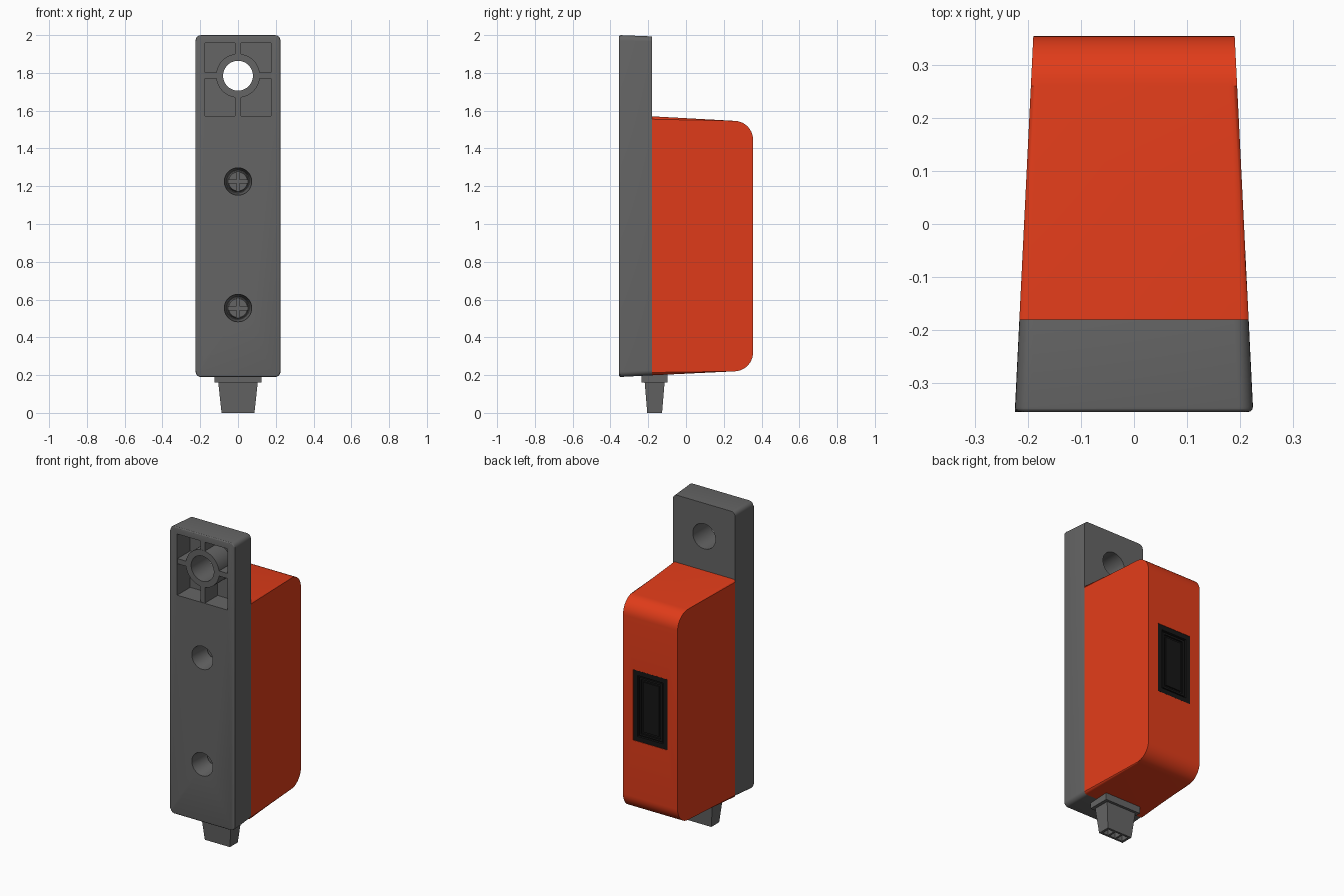
import bpy, bmesh, math
from mathutils import Matrix, Vector

if "Cube" in bpy.data.objects:
    bpy.data.objects.remove(bpy.data.objects["Cube"])


def material(name, rgb):
    m = bpy.data.materials.new(name)
    m.diffuse_color = (*rgb, 1)
    m.use_nodes = True
    m.node_tree.nodes["Principled BSDF"].inputs["Base Color"].default_value = m.diffuse_color
    return m


GREY = material("dark_grey", (0.13, 0.13, 0.13))
RED = material("orange_red", (0.75, 0.045, 0.01))
BLACK = material("black", (0.008, 0.008, 0.008))


def finish(name, bm, mat=None):
    bmesh.ops.recalc_face_normals(bm, faces=bm.faces[:])
    me = bpy.data.meshes.new(name)
    bm.to_mesh(me)
    bm.free()
    ob = bpy.data.objects.new(name, me)
    bpy.context.collection.objects.link(ob)
    if mat:
        me.materials.append(mat)
    return ob


def add_box(bm, lo, hi, taper=(1, 1)):
    """Box between two corners; taper scales the bottom in x and y."""
    lo, hi = Vector(lo), Vector(hi)
    c, s = (lo + hi) / 2, hi - lo
    for v in bmesh.ops.create_cube(bm, size=1)["verts"]:
        k = taper if v.co.z < 0 else (1, 1)
        v.co = c + Vector((v.co.x * s.x * k[0], v.co.y * s.y * k[1], v.co.z * s.z))


def add_cone(bm, z, y0, y1, r0, r1):
    """Round plug along y, centred on x = 0."""
    m = Matrix.Translation((0, (y0 + y1) / 2, z)) @ Matrix.Rotation(-math.pi / 2, 4, 'X')
    bmesh.ops.create_cone(bm, cap_ends=True, segments=48, radius1=r0, radius2=r1,
                          depth=y1 - y0, matrix=m)


def add_frame(bm, x, z0, z1, t, y0, y1):
    """Rectangular rim made from four bars."""
    add_box(bm, (-x, y0, z0), (-x + t, y1, z1))
    add_box(bm, (x - t, y0, z0), (x, y1, z1))
    add_box(bm, (-x + t, y0, z0), (x - t, y1, z0 + t))
    add_box(bm, (-x + t, y0, z1 - t), (x - t, y1, z1))


def cut(ob, fill):
    bm = bmesh.new()
    fill(bm)
    c = finish("cutter", bm)
    c.hide_render = True
    mod = ob.modifiers.new("cut", 'BOOLEAN')
    mod.operation, mod.solver, mod.object = 'DIFFERENCE', 'EXACT', c
    bpy.context.view_layer.objects.active = ob
    bpy.ops.object.modifier_apply(modifier=mod.name)
    bpy.data.objects.remove(c, do_unlink=True)


def smooth(ob):
    bpy.ops.object.select_all(action='DESELECT')
    ob.select_set(True)
    bpy.context.view_layer.objects.active = ob
    bpy.ops.object.shade_smooth_by_angle(angle=math.radians(30))


def shell(profile, radius):
    """Side profile (y, z) extruded in x with draft, side edges rounded."""
    bm = bmesh.new()
    half = lambda y: 0.2075 - 0.0493 * y
    sides = [[bm.verts.new((s * half(y), y, z)) for y, z in profile] for s in (-1, 1)]
    n = len(profile)
    for i in range(n):
        j = (i + 1) % n
        bm.faces.new((sides[0][i], sides[0][j], sides[1][j], sides[1][i]))
    bm.faces.new(sides[0])
    bm.faces.new(sides[1])
    y_min = min(p[0] for p in profile)
    y_max = max(p[0] for p in profile)
    keep = []
    for e in bm.edges:
        a, b = (v.co for v in e.verts)
        flat_end = abs(a.y - b.y) < 1e-5 and (a.y < y_min + 1e-4 or n == 4)
        if a.x * b.x > 0 and not flat_end:
            keep.append(e)
    bmesh.ops.bevel(bm, geom=keep, offset=radius, segments=6, profile=0.5,
                    affect='EDGES', clamp_overlap=True)
    return bm


# backing plate
bm = shell([(-0.355, 0.19), (-0.18, 0.199), (-0.18, 1.993), (-0.355, 2.0)], 0.028)
rim = [e for e in bm.edges if all(v.co.y < -0.354 for v in e.verts)]
bmesh.ops.bevel(bm, geom=rim, offset=0.01, segments=3, profile=0.5, affect='EDGES')
plate = finish("backing_plate", bm, GREY)

# pocket, mounting hole and screw wells
HOLE_Z, SCREWS = 1.785, (1.225, 0.555)
cut(plate, lambda b: add_box(b, (-0.175, -0.4, 1.572), (0.175, -0.225, 1.957)))
cut(plate, lambda b: add_cone(b, HOLE_Z, -0.4, -0.1, 0.079, 0.079))
for z in SCREWS:
    cut(plate, lambda b: add_cone(b, z, -0.357, -0.205, 0.073, 0.06))
smooth(plate)

# mounting boss and its four ribs
bm = bmesh.new()
add_cone(bm, HOLE_Z, -0.353, -0.22, 0.116, 0.116)
boss = finish("mounting_boss", bm, GREY)
cut(boss, lambda b: add_cone(b, HOLE_Z, -0.4, -0.1, 0.079, 0.079))
smooth(boss)
bm = bmesh.new()
t = 0.016
for s in (-1, 1):
    x0, x1 = sorted((s * 0.11, s * 0.18))
    add_box(bm, (x0, -0.352, HOLE_Z - t), (x1, -0.22, HOLE_Z + t))
add_box(bm, (-t, -0.352, 1.565), (t, -0.22, HOLE_Z - 0.11))
add_box(bm, (-t, -0.352, HOLE_Z + 0.11), (t, -0.22, 1.962))
finish("mounting_ribs", bm, GREY)

# cross-head screws
for i, z in enumerate(SCREWS):
    bm = bmesh.new()
    add_cone(bm, z, -0.235, -0.2, 0.05, 0.058)
    screw = finish(f"screw_{i + 1}", bm, GREY)
    cut(screw, lambda b: add_box(b, (-0.1, -0.3, z - 0.009), (0.1, -0.218, z + 0.009)))
    cut(screw, lambda b: add_box(b, (-0.009, -0.3, z - 0.1), (0.009, -0.218, z + 0.1)))
    smooth(screw)


# coloured housing with large rounded rear corners
def arc(cy, cz, r, a0, a1, n=10):
    return [(cy + r * math.cos(math.radians(a0 + (a1 - a0) * k / n)),
             cz + r * math.sin(math.radians(a0 + (a1 - a0) * k / n))) for k in range(n + 1)]


R = 0.1
profile = ([(-0.18, 0.199)] + arc(0.255, 0.32, R, -87, 0)
           + arc(0.255, 1.446, R, 0, 87) + [(-0.18, 1.57)])
housing = finish("housing", shell(profile, 0.03), RED)
cut(housing, lambda b: add_box(b, (-0.12, 0.325, 0.675), (0.12, 0.5, 1.12)))
smooth(housing)

# rear panel: base, outer rim, inner rim and raised centre
bm = bmesh.new()
add_box(bm, (-0.119, 0.322, 0.676), (0.119, 0.34, 1.119))
add_frame(bm, 0.119, 0.676, 1.119, 0.03, 0.335, 0.354)
add_frame(bm, 0.08, 0.715, 1.08, 0.012, 0.335, 0.35)
add_box(bm, (-0.055, 0.335, 0.74), (0.055, 0.348, 1.055))
finish("rear_panel", bm, BLACK)

# connector at the bottom: flange and tapered plug with three openings
Y = -0.166
bm = bmesh.new()
add_box(bm, (-0.125, Y - 0.069, 0.16), (0.125, Y + 0.069, 0.21))
finish("connector_flange", bm, GREY)
bm = bmesh.new()
add_box(bm, (-0.105, Y - 0.053, 0), (0.105, Y + 0.053, 0.165), taper=(0.83, 0.74))
plug = finish("connector_plug", bm, GREY)
for x in (-0.052, 0, 0.052):
    cut(plug, lambda b: add_box(b, (x - 0.02, Y - 0.026, -0.05), (x + 0.02, Y + 0.026, 0.06)))
